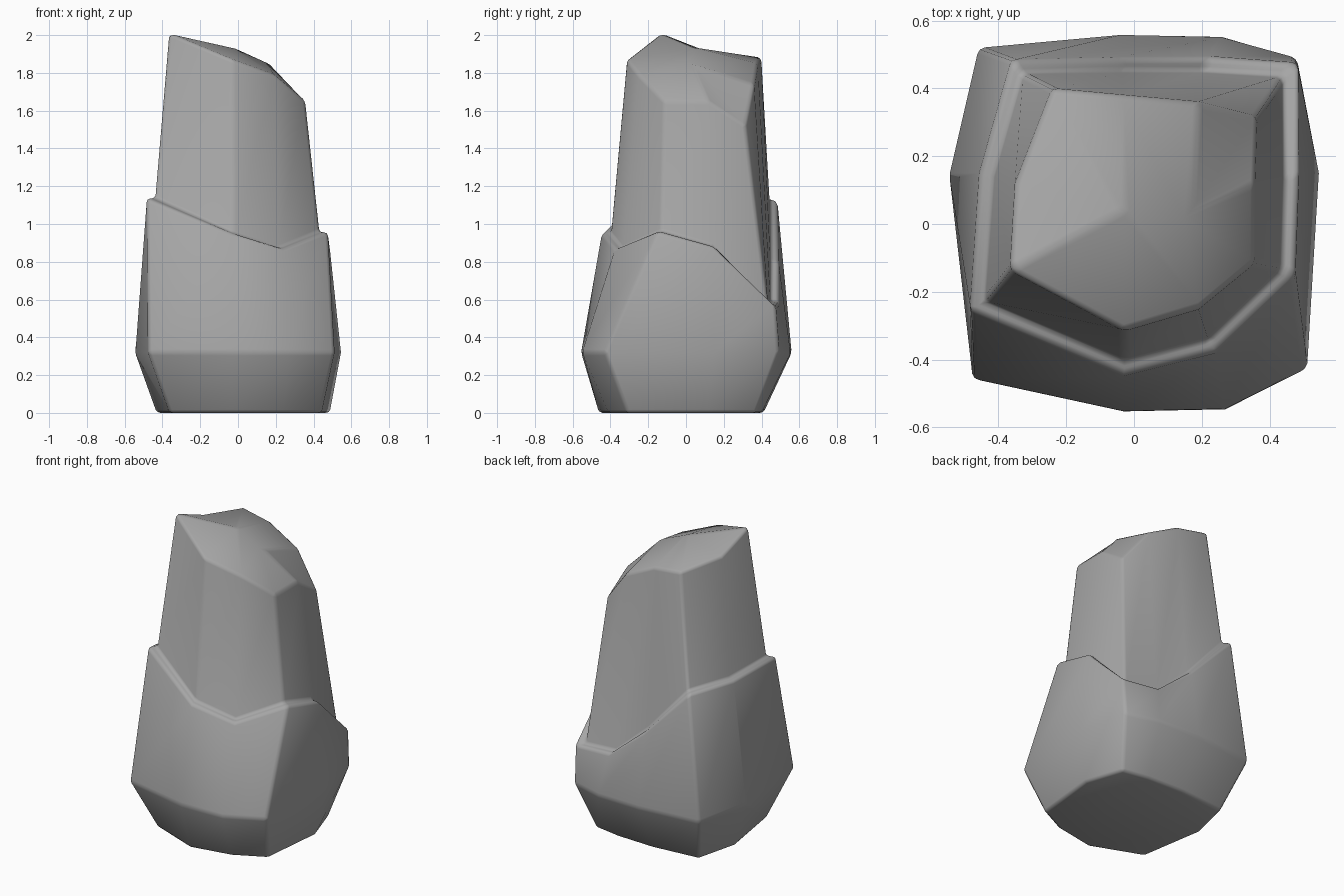
import bpy, bmesh

if "Cube" in bpy.data.objects:
    bpy.data.objects.remove(bpy.data.objects["Cube"])

# Outlines run W, SW, S, S-E side, SE, E, NE, N-E side, N, NW
base = [(-.43, .10), (-.36, -.33), (-.03, -.46), (.24, -.41), (.44, -.31),
        (.485, .12), (.40, .37), (.22, .40), (-.04, .41), (-.36, .38)]
belly = [(-.545, .15), (-.475, -.46), (-.03, -.555), (.27, -.55), (.51, -.43),
         (.545, .15), (.48, .49), (.26, .555), (-.04, .56), (-.46, .52)]
ledge = [(-.455, .15, 1.12), (-.485, -.255, 1.135), (-.03, -.445, .95), (.24, -.375, .87),
         (.475, -.15, .96), (.485, .15, .88), (.485, .475, .57), (.22, .49, .59),
         (-.04, .49, .80), (-.36, .485, 1.13)]
crown = [(-.35, .12, 1.91), (-.365, -.135, 2.01), (-.03, -.315, 1.87), (.19, -.25, 1.79),
         (.355, -.115, 1.65), (.355, .12, 1.65), (.362, .315, 1.52), (.19, .36, 1.74),
         (-.03, .38, 1.85), (-.24, .40, 1.88)]
# Neck root is the ledge outline pulled inwards
root = [(x * .905, .04 + (y - .04) * .905, z) for x, y, z in ledge]

rings = [[(x, y, 0) for x, y in base], [(x, y, .32) for x, y in belly], ledge, root, crown]
n = len(base)

bm = bmesh.new()
loops = [[bm.verts.new(p) for p in r] for r in rings]
bm.faces.new(loops[0][::-1])
for lo, hi in zip(loops, loops[1:]):
    for i in range(n):
        j = (i + 1) % n
        bm.faces.new((lo[i], lo[j], hi[j], hi[i]))

# Domed cap around a short ridge
c1 = bm.verts.new((-.03, .04, 1.935))
c2 = bm.verts.new((.17, .04, 1.85))
t = loops[-1]
for c, run in ((c2, (3, 4, 5, 6, 7)), (c1, (8, 9, 0, 1, 2))):
    for a, b in zip(run, run[1:]):
        bm.faces.new((t[a], t[b], c))
bm.faces.new((t[2], t[3], c2, c1))
bm.faces.new((t[7], t[8], c1, c2))
bmesh.ops.recalc_face_normals(bm, faces=bm.faces)

mesh = bpy.data.meshes.new("stepped_rock")
bm.to_mesh(mesh)
bm.free()
rock = bpy.data.objects.new("stepped_rock", mesh)
bpy.context.collection.objects.link(rock)

# Dark grey stone
stone = bpy.data.materials.new("stone")
stone.diffuse_color = (.38, .38, .38, 1)
stone.use_nodes = True
stone.node_tree.nodes["Principled BSDF"].inputs["Base Color"].default_value = stone.diffuse_color
mesh.materials.append(stone)

# Softened worn edges
bev = rock.modifiers.new("worn_edges", 'BEVEL')
bev.width = .018
bev.segments = 2
bev.limit_method = 'ANGLE'
bev.angle_limit = .45

bpy.context.view_layer.objects.active = rock
rock.select_set(True)
bpy.ops.object.shade_smooth()
